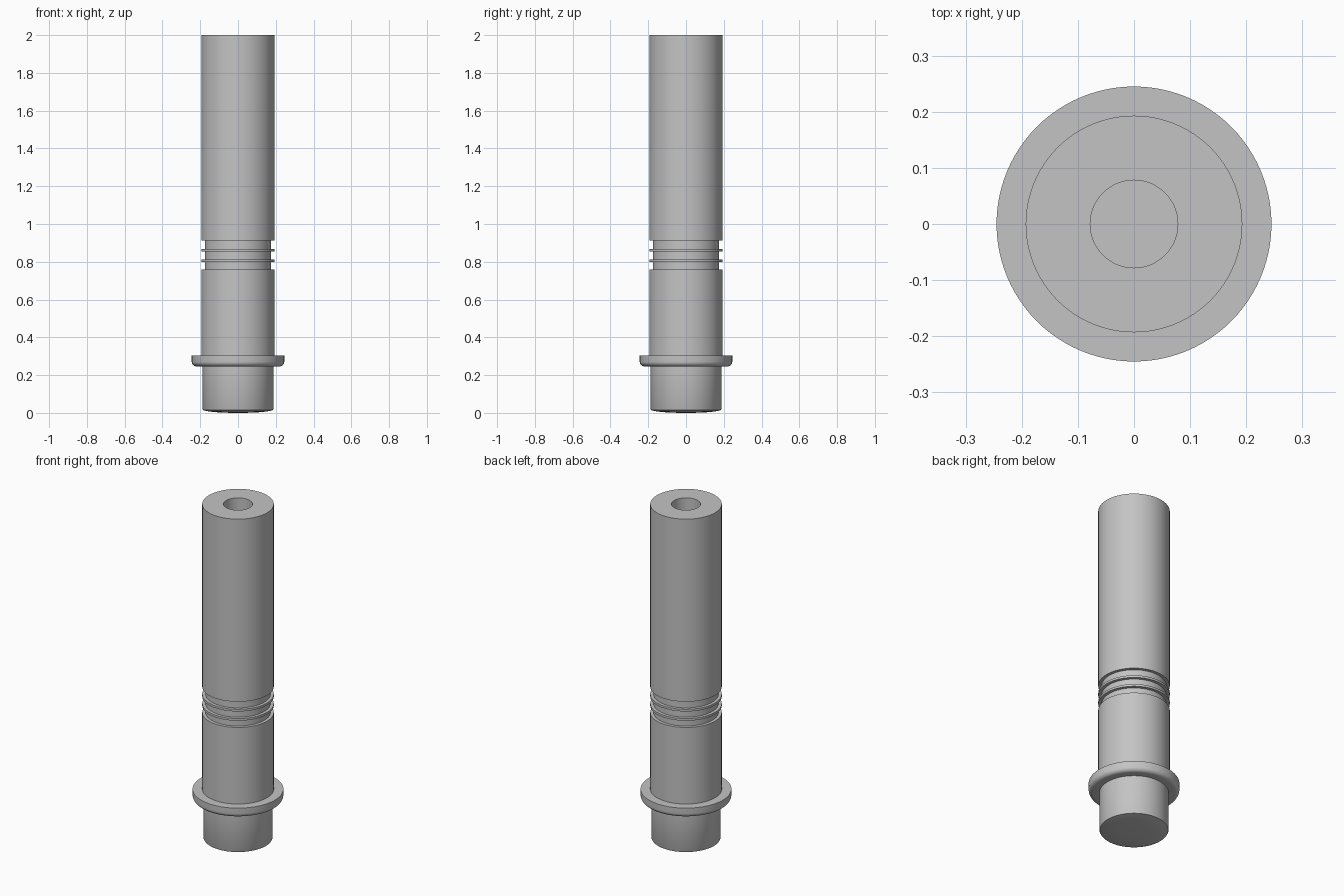
import bpy
import math

SEGMENTS = 96

cube = bpy.data.objects.get("Cube")
if cube:
    bpy.data.objects.remove(cube, do_unlink=True)

metal = bpy.data.materials.new("grey_metal")
metal.use_nodes = True
GREY = (0.55, 0.55, 0.55, 1)
metal.diffuse_color = GREY
metal.node_tree.nodes["Principled BSDF"].inputs["Base Color"].default_value = GREY


def arc(cx, cz, rx, rz, start, end, steps):
    """Points on an elliptical arc, angles in degrees."""
    angles = [math.radians(start + (end - start) * i / steps) for i in range(steps + 1)]
    return [(cx + rx * math.cos(a), cz + rz * math.sin(a)) for a in angles]


def lathe(name, profile):
    """Spin an (r, z) profile about z; ends on the axis become single points."""
    verts, faces, rings = [], [], []
    for r, z in profile:
        count = SEGMENTS if r > 1e-6 else 1
        rings.append([len(verts) + i for i in range(count)])
        for i in range(count):
            a = math.tau * i / SEGMENTS
            verts.append((r * math.cos(a), r * math.sin(a), z))
    for low, high in zip(rings, rings[1:]):
        for i in range(SEGMENTS):
            j = (i + 1) % SEGMENTS
            quad = [low[i % len(low)], low[j % len(low)],
                    high[j % len(high)], high[i % len(high)]]
            faces.append(list(dict.fromkeys(quad)))
    mesh = bpy.data.meshes.new(name)
    mesh.from_pydata(verts, [], faces)
    mesh.materials.append(metal)
    obj = bpy.data.objects.new(name, mesh)
    bpy.context.collection.objects.link(obj)
    bpy.ops.object.select_all(action="DESELECT")
    obj.select_set(True)
    bpy.context.view_layer.objects.active = obj
    bpy.ops.object.shade_smooth_by_angle(angle=math.radians(30))
    return obj


SHAFT, NECK, FOOT, FLANGE, BORE = 0.193, 0.175, 0.187, 0.245, 0.078

# Shallow domed base, foot and flange with a rounded lower edge
profile = arc(0, 0.016, 0.18, 0.016, -90, -30, 8)
profile += [(FOOT - 0.003, 0.014), (FOOT, 0.02), (FOOT, 0.246)]
profile += arc(FLANGE - 0.025, 0.271, 0.025, 0.025, -90, 0, 8)
profile += [(FLANGE, 0.304), (SHAFT, 0.304)]

# Three grooves separated by two thin ribs
for bottom, top in ((0.76, 0.80), (0.813, 0.855), (0.868, 0.913)):
    profile += [(SHAFT, bottom), (NECK, bottom), (NECK, top), (SHAFT, top)]

# Upper shaft with a deep blind bore
profile += [(SHAFT, 2), (BORE, 2), (BORE, 0.304), (0, 0.304)]

lathe("grooved_pin", profile)
